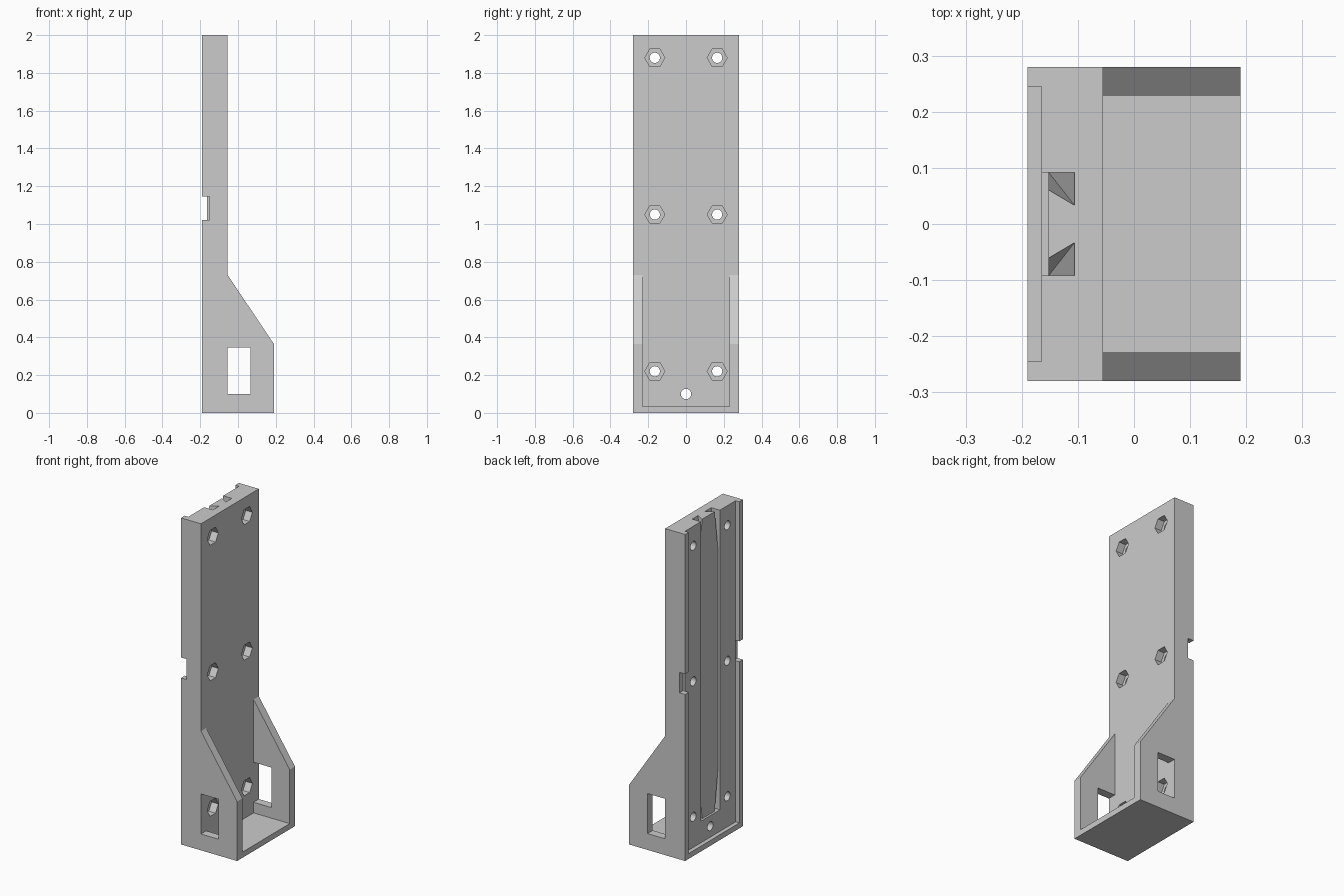
import bpy, bmesh, math
from mathutils import Matrix

if "Cube" in bpy.data.objects:
    bpy.data.objects.remove(bpy.data.objects["Cube"], do_unlink=True)

grey = bpy.data.materials.new("plain grey")
grey.use_nodes = True
colour = (0.6, 0.6, 0.6, 1)
grey.diffuse_color = colour
grey.node_tree.nodes["Principled BSDF"].inputs["Base Color"].default_value = colour


def finish(name, bm):
    bmesh.ops.recalc_face_normals(bm, faces=bm.faces)
    mesh = bpy.data.meshes.new(name)
    bm.to_mesh(mesh)
    bm.free()
    mesh.materials.append(grey)
    obj = bpy.data.objects.new(name, mesh)
    bpy.context.collection.objects.link(obj)
    return obj


def extrude_y(name, profile, y0, y1):
    bm = bmesh.new()
    face = bm.faces.new([bm.verts.new((x, y0, z)) for x, z in profile])
    new = bmesh.ops.extrude_face_region(bm, geom=[face])["geom"]
    verts = [v for v in new if isinstance(v, bmesh.types.BMVert)]
    bmesh.ops.translate(bm, verts=verts, vec=(0, y1 - y0, 0))
    return finish(name, bm)


def box(name, x0, x1, y0, y1, z0, z1):
    return extrude_y(name, [(x0, z0), (x1, z0), (x1, z1), (x0, z1)], y0, y1)


def rod(name, sides, radius, x0, x1, y, z):
    bm = bmesh.new()
    place = Matrix.Translation(((x0 + x1) / 2, y, z)) @ Matrix.Rotation(math.pi / 2, 4, "Y")
    bmesh.ops.create_cone(bm, cap_ends=True, segments=sides, radius1=radius,
                          radius2=radius, depth=x1 - x0, matrix=place)
    return finish(name, bm)


def wedge(name, side, z_end, z_tip):
    # Dovetail groove fading out to a point
    section = [(-0.152, 0.06), (-0.152, 0.092), (-0.105, 0.092), (-0.105, 0.032)]
    bm = bmesh.new()
    ring = [bm.verts.new((x, side * y, z_end)) for x, y in section]
    tip = bm.verts.new((-0.152, side * 0.092, z_tip))
    bm.faces.new(ring)
    for i, v in enumerate(ring):
        bm.faces.new((v, ring[(i + 1) % len(ring)], tip))
    return finish(name, bm)


def cut(target, cutter):
    cutter.hide_render = True
    mod = target.modifiers.new("cut", "BOOLEAN")
    mod.operation, mod.solver, mod.object = "DIFFERENCE", "EXACT", cutter
    bpy.ops.object.select_all(action="DESELECT")
    bpy.context.view_layer.objects.active = target
    target.select_set(True)
    bpy.ops.object.modifier_apply(modifier=mod.name)
    bpy.data.objects.remove(cutter, do_unlink=True)


BACK, FACE, FRONT = -0.19, -0.055, 0.19

# Tall plate with a sloped bracket at its foot
bracket = extrude_y("mounting_bracket", [(BACK, 0), (FRONT, 0), (FRONT, 0.365),
                    (FACE, 0.73), (FACE, 2), (BACK, 2)], -0.28, 0.28)

# Open tray between the cheeks, and the window through both cheeks
cut(bracket, box("tray_space", FACE, 0.3, -0.229, 0.229, 0.035, 1))
cut(bracket, box("cheek_window", FACE, 0.065, -0.4, 0.4, 0.1, 0.345))

# Back recess between rails, and the shallow central channel
cut(bracket, box("back_recess", -0.3, -0.165, -0.245, 0.245, 0.033, 2.1))
cut(bracket, box("channel", -0.25, -0.152, -0.092, 0.092, 0.165, 2.1))

for side in (-1, 1):
    # Notch in each rail
    cut(bracket, box("rail_notch", -0.3, -0.152, side * 0.245, side * 0.4, 1.02, 1.145))
    # Tapered grooves at both ends of the channel
    cut(bracket, wedge("top_groove", side, 2.005, 1.76))
    cut(bracket, wedge("bottom_groove", side, 0.165, 0.41))
    # Screw holes with hexagonal nut pockets
    for z in (0.22, 1.05, 1.88):
        cut(bracket, rod("screw_hole", 32, 0.027, -0.3, 0, side * 0.165, z))
        cut(bracket, rod("nut_pocket", 6, 0.053, -0.1, 0, side * 0.165, z))

# Single hole near the floor
cut(bracket, rod("cable_hole", 32, 0.027, -0.3, 0, 0, 0.1))

bpy.ops.object.shade_smooth_by_angle(angle=math.radians(30))
